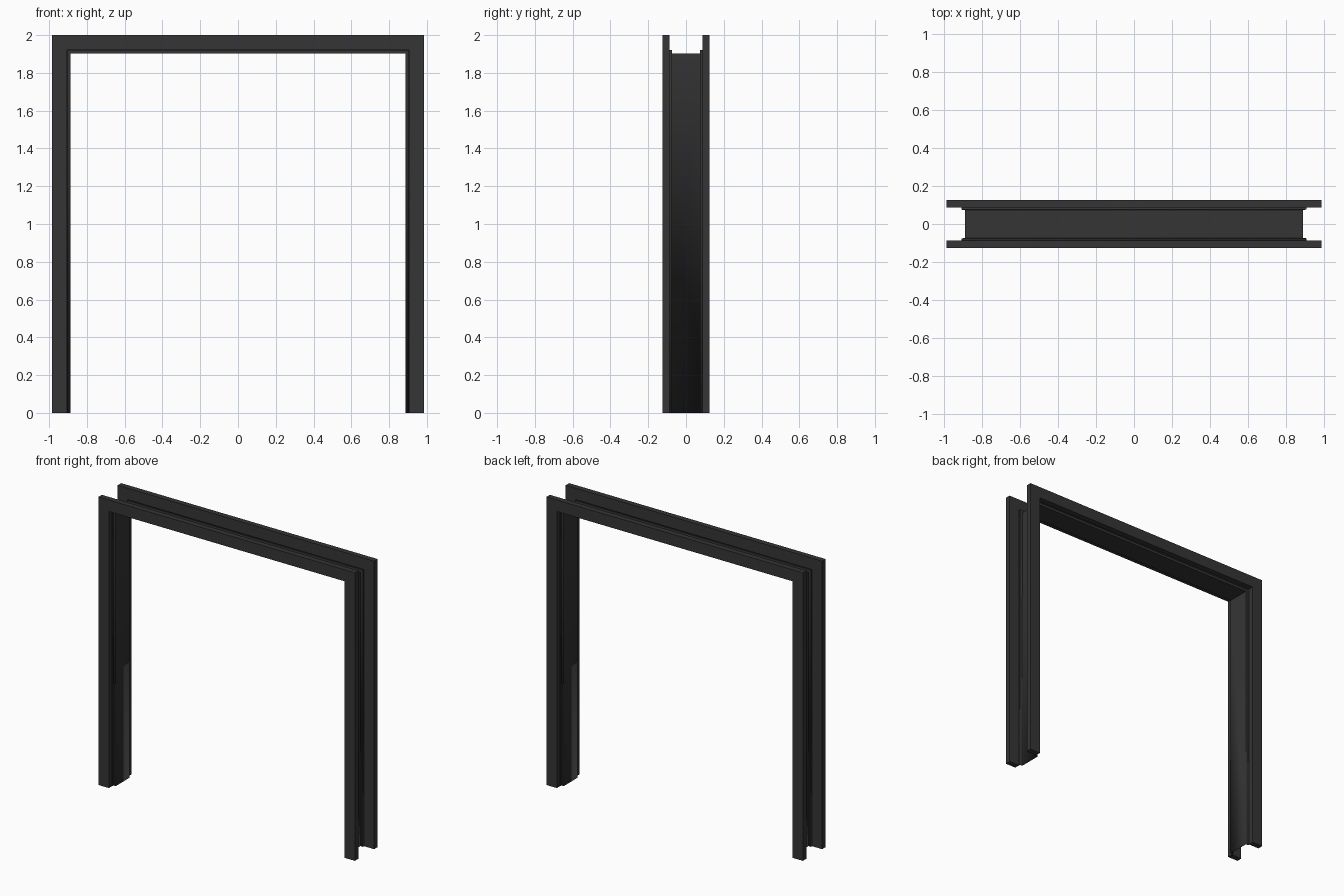
import bpy
import bmesh
import math

if "Cube" in bpy.data.objects:
    bpy.data.objects.remove(bpy.data.objects["Cube"], do_unlink=True)

HALF_WIDTH, HEIGHT = 0.985, 2.0

# Single dark finish
paint = bpy.data.materials.new("dark_grey")
paint.use_nodes = True
paint.diffuse_color = (0.035, 0.035, 0.035, 1)
paint.node_tree.nodes["Principled BSDF"].inputs["Base Color"].default_value = paint.diffuse_color


def sweep(name, profile, closed):
    """Sweep (inset, y) points up, across and down the opening with mitred corners."""
    bm = bmesh.new()
    rows = []
    for side, top in ((-1, False), (-1, True), (1, True), (1, False)):
        rows.append([bm.verts.new((side * (HALF_WIDTH - d), y, HEIGHT - d if top else 0))
                     for d, y in profile])
    n = len(profile)
    for a, b in zip(rows, rows[1:]):
        for i in range(n if closed else n - 1):
            j = (i + 1) % n
            bm.faces.new((a[i], a[j], b[j], b[i]))
    if closed:
        bm.faces.new(rows[0])
        bm.faces.new(rows[-1])
    bmesh.ops.recalc_face_normals(bm, faces=bm.faces)
    mesh = bpy.data.meshes.new(name)
    bm.to_mesh(mesh)
    bm.free()
    mesh.materials.append(paint)
    obj = bpy.data.objects.new(name, mesh)
    bpy.context.collection.objects.link(obj)
    bpy.ops.object.select_all(action="DESELECT")
    obj.select_set(True)
    bpy.context.view_layer.objects.active = obj
    bpy.ops.object.shade_smooth_by_angle(angle=math.radians(30))
    return obj


# Flat casings on both sides of the wall
for name, s in (("front_casing", -1), ("back_casing", 1)):
    sweep(name, [(0, s * 0.125), (0.08, s * 0.125), (0.08, s * 0.087), (0, s * 0.087)], True)

# Thin jamb lining with a small stepped lip beside each casing
half = [(0.08, 0.088), (0.08, 0.076), (0.098, 0.076)]
lining = half + [(d, -y) for d, y in reversed(half)]
jamb = sweep("jamb_lining", lining, False)
solid = jamb.modifiers.new("thickness", "SOLIDIFY")
solid.thickness = 0.003
solid.offset = 0
